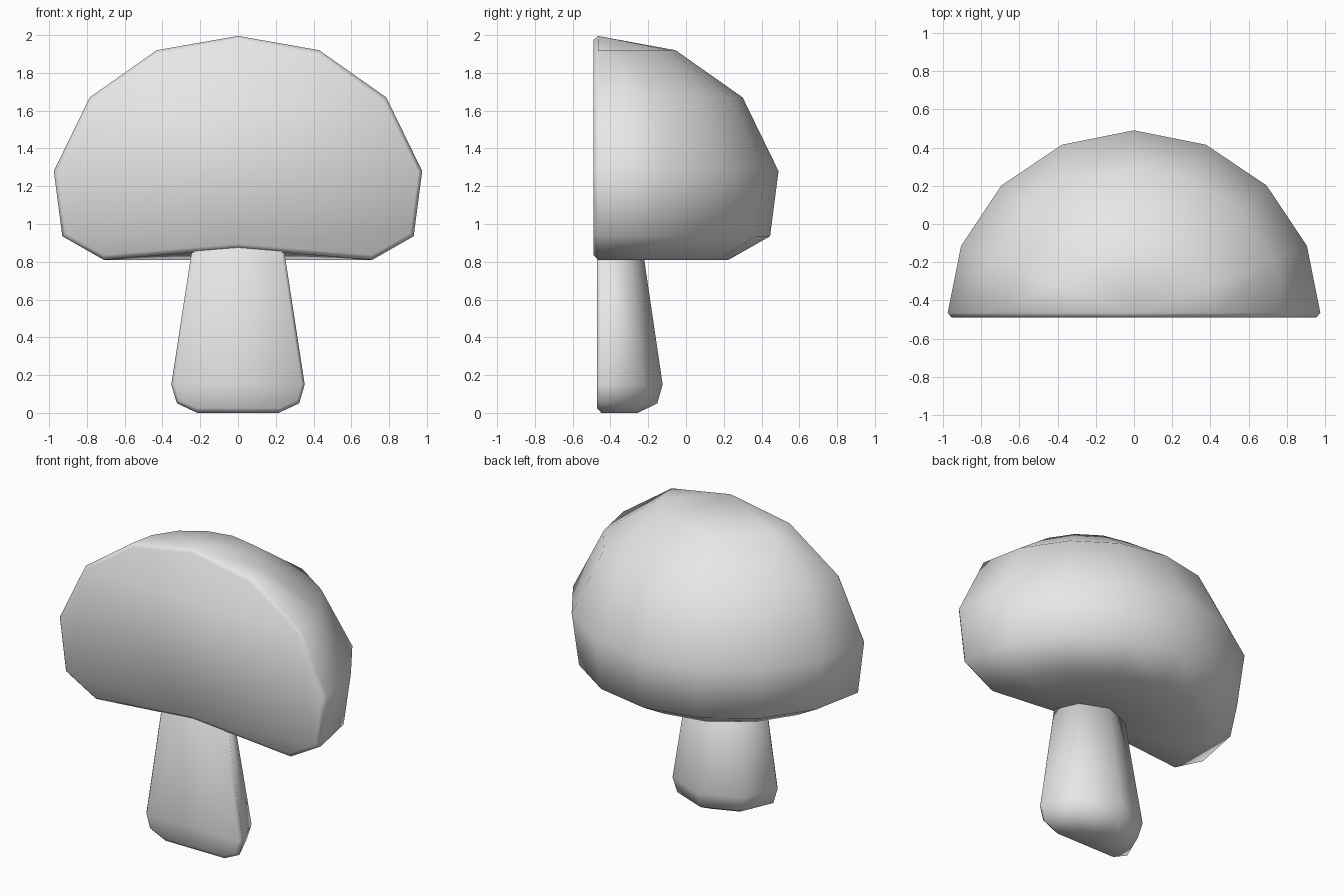
import bpy
import bmesh
import math
from mathutils import Vector

cube = bpy.data.objects.get("Cube")
if cube:
    bpy.data.objects.remove(cube, do_unlink=True)

grey = bpy.data.materials.new("plain_grey")
grey.use_nodes = True
colour = (0.8, 0.8, 0.8, 1)
grey.diffuse_color = colour
grey.node_tree.nodes["Principled BSDF"].inputs["Base Color"].default_value = colour


def half_lathe(name, profile, steps, front_y, depth_scale=1.0, bevel=0.025):
    """Revolve a profile half a turn, close the flat front and bevel its rim."""
    bm = bmesh.new()
    verts = [bm.verts.new((r, 0, z)) for r, z in profile]
    edges = [bm.edges.new(pair) for pair in zip(verts, verts[1:])]
    bmesh.ops.spin(bm, geom=verts + edges, cent=(0, 0, 0), axis=(0, 0, 1),
                   angle=math.pi, steps=steps)
    bmesh.ops.remove_doubles(bm, verts=bm.verts[:], dist=0.001)
    if sum(v.co.y for v in bm.verts) < 0:
        for v in bm.verts:
            v.co.y = -v.co.y

    # Flat cut face
    rim = [e for e in bm.edges if e.is_boundary]
    bmesh.ops.holes_fill(bm, edges=rim, sides=0)
    bmesh.ops.recalc_face_normals(bm, faces=bm.faces[:])
    bmesh.ops.bevel(bm, geom=rim, offset=bevel, offset_type='OFFSET',
                    segments=1, profile=0.5, affect='EDGES', clamp_overlap=True)
    for v in bm.verts:
        v.co = Vector((v.co.x, v.co.y * depth_scale + front_y, v.co.z))
    bmesh.ops.recalc_face_normals(bm, faces=bm.faces[:])
    for f in bm.faces:
        f.smooth = True

    mesh = bpy.data.meshes.new(name)
    bm.to_mesh(mesh)
    bm.free()
    mesh.materials.append(grey)
    obj = bpy.data.objects.new(name, mesh)
    bpy.context.collection.objects.link(obj)
    return obj


# Domed cap with a shallow hollow underneath
half_lathe("mushroom_cap",
           [(0, 2), (0.435, 1.92), (0.79, 1.67), (0.98, 1.28),
            (0.935, 0.935), (0.715, 0.81), (0, 0.87)],
           steps=8, front_y=-0.49)

# Tapered eight-sided stem with a rounded foot, its top hidden in the cap
half_lathe("mushroom_stem",
           [(0, 0.95), (0.24, 0.95), (0.363, 0.15), (0.333, 0.05),
            (0.225, 0), (0, 0)],
           steps=4, front_y=-0.472, depth_scale=0.96)
